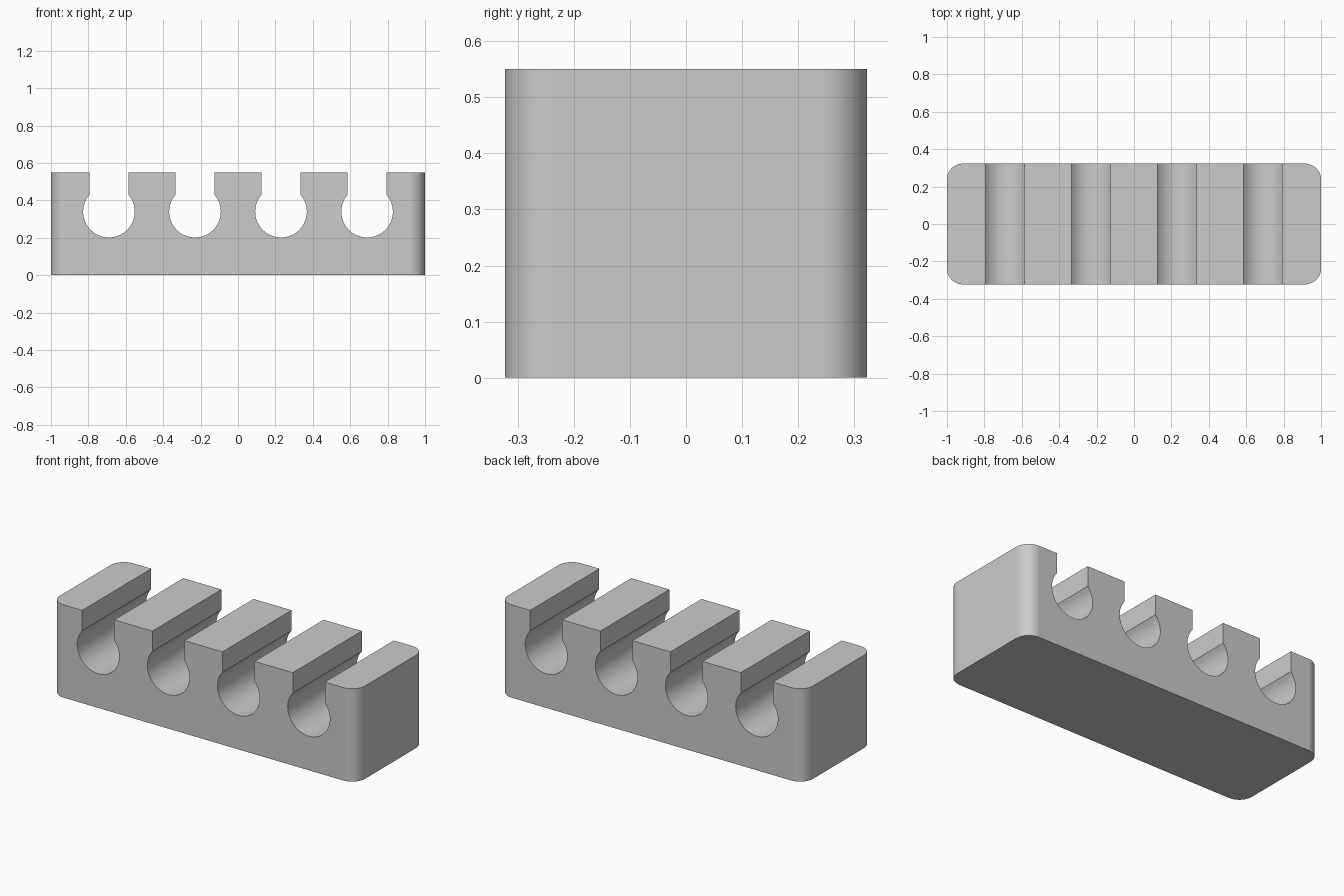
import bpy, bmesh
from math import sin, cos, asin, pi, radians

cube = bpy.data.objects.get("Cube")
if cube:
    bpy.data.objects.remove(cube, do_unlink=True)

HALF_LENGTH, HALF_DEPTH, HEIGHT = 1.0, 0.323, 0.55
CORNER_RADIUS = 0.085
SLOT_CENTRES = (-0.69, -0.23, 0.23, 0.69)
BORE_Z, BORE_RADIUS, SLOT_HALF = 0.34, 0.138, 0.105
BORE_STEPS = 40


def keyhole(cx):
    """Open slot running down into a round bore, listed left to right."""
    gap = asin(SLOT_HALF / BORE_RADIUS)
    points = [(cx - SLOT_HALF, HEIGHT)]
    for i in range(BORE_STEPS + 1):
        a = gap + (2 * pi - 2 * gap) * i / BORE_STEPS
        points.append((cx - BORE_RADIUS * sin(a), BORE_Z + BORE_RADIUS * cos(a)))
    points.append((cx + SLOT_HALF, HEIGHT))
    return points


# Front profile: a block with four keyhole slots along the top
profile = [(HALF_LENGTH, HEIGHT), (HALF_LENGTH, 0), (-HALF_LENGTH, 0), (-HALF_LENGTH, HEIGHT)]
for cx in SLOT_CENTRES:
    profile += keyhole(cx)

# Extrude the profile from front to back
bm = bmesh.new()
face = bm.faces.new([bm.verts.new((x, -HALF_DEPTH, z)) for x, z in profile])
extruded = bmesh.ops.extrude_face_region(bm, geom=[face])["geom"]
moved = [g for g in extruded if isinstance(g, bmesh.types.BMVert)]
bmesh.ops.translate(bm, verts=moved, vec=(0, 2 * HALF_DEPTH, 0))

# Round the four upright corners
corners = [e for e in bm.edges
           if all(abs(v.co.x) > HALF_LENGTH - 0.001 for v in e.verts)
           and abs(e.verts[0].co.z - e.verts[1].co.z) > 0.1]
bmesh.ops.bevel(bm, geom=corners, offset=CORNER_RADIUS, segments=10,
                profile=0.5, affect='EDGES')
bmesh.ops.recalc_face_normals(bm, faces=bm.faces)

mesh = bpy.data.meshes.new("slotted_holder")
bm.to_mesh(mesh)
bm.free()
holder = bpy.data.objects.new("slotted_holder", mesh)
bpy.context.collection.objects.link(holder)

# Plain grey finish
grey = bpy.data.materials.new("plain_grey")
grey.use_nodes = True
colour = (0.6, 0.6, 0.6, 1)
grey.diffuse_color = colour
grey.node_tree.nodes["Principled BSDF"].inputs["Base Color"].default_value = colour
mesh.materials.append(grey)

# Smooth bores and corners, crisp edges, flat large faces
bpy.ops.object.select_all(action='DESELECT')
holder.select_set(True)
bpy.context.view_layer.objects.active = holder
bpy.ops.object.shade_smooth_by_angle(angle=radians(30))
weighted = holder.modifiers.new("weighted_normals", 'WEIGHTED_NORMAL')
weighted.keep_sharp = True
